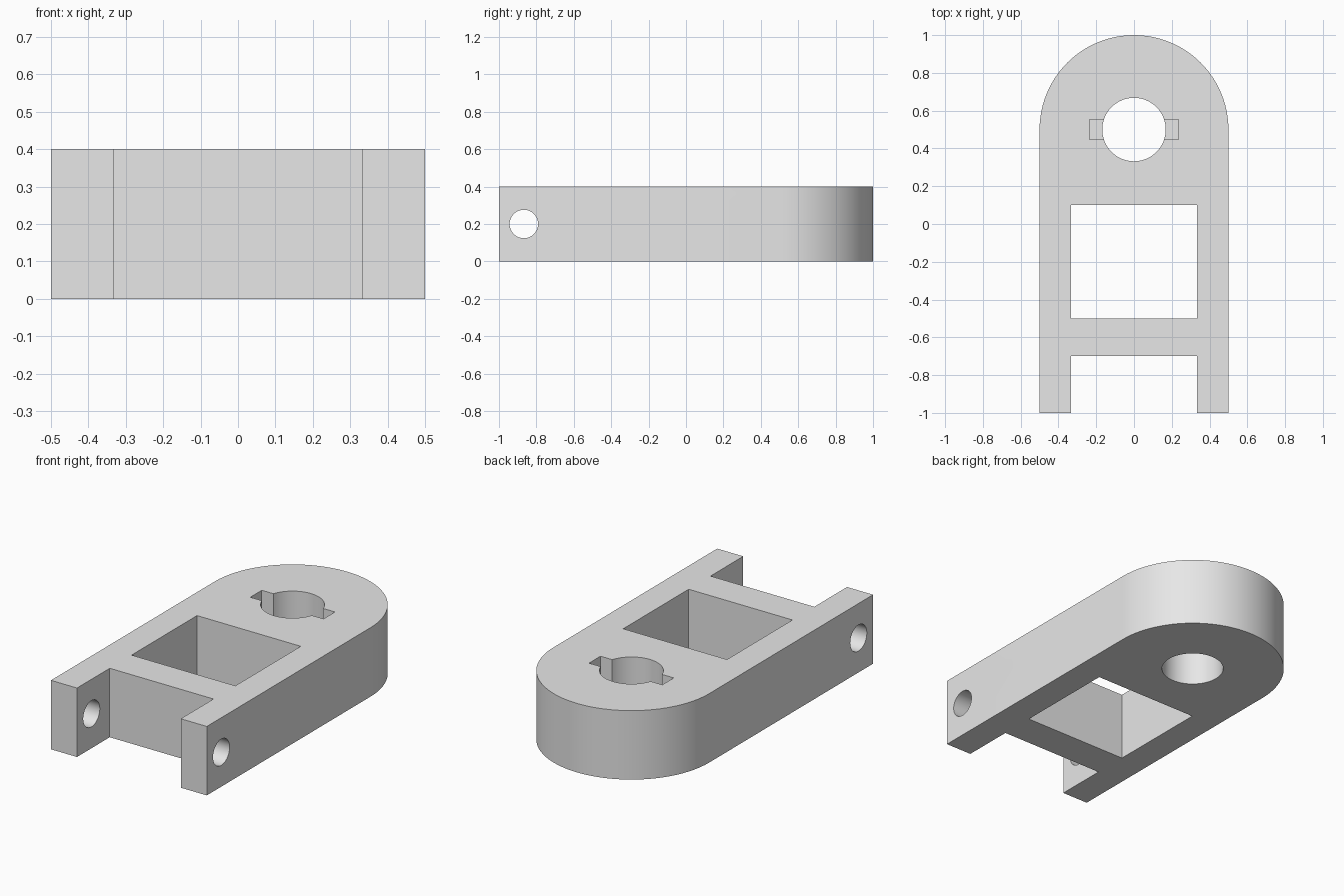
import bpy
import bmesh
import math
from mathutils import Matrix, Vector

cube = bpy.data.objects.get("Cube")
if cube:
    bpy.data.objects.remove(cube, do_unlink=True)

HEIGHT = 0.4
HALF_WIDTH = 0.5
ARM_INSIDE = 0.333
HOLE_Y = 0.5

grey = bpy.data.materials.new("plain grey")
grey.use_nodes = True
grey.diffuse_color = (0.8, 0.8, 0.8, 1)
grey.node_tree.nodes["Principled BSDF"].inputs["Base Color"].default_value = grey.diffuse_color


def make_object(name, bm):
    bmesh.ops.recalc_face_normals(bm, faces=bm.faces[:])
    mesh = bpy.data.meshes.new(name)
    bm.to_mesh(mesh)
    bm.free()
    mesh.materials.append(grey)
    obj = bpy.data.objects.new(name, mesh)
    bpy.context.collection.objects.link(obj)
    return obj


def box(name, low, high):
    low, high = Vector(low), Vector(high)
    bm = bmesh.new()
    matrix = Matrix.Translation((low + high) / 2) @ Matrix.Diagonal((*(high - low), 1))
    bmesh.ops.create_cube(bm, size=1, matrix=matrix)
    return make_object(name, bm)


def cylinder(name, radius, depth, matrix):
    bm = bmesh.new()
    bmesh.ops.create_cone(bm, cap_ends=True, segments=64, radius1=radius,
                          radius2=radius, depth=depth, matrix=matrix)
    return make_object(name, bm)


# Flat link body with a rounded back end
outline = [(-HALF_WIDTH, -1), (HALF_WIDTH, -1)]
for i in range(49):
    a = math.pi * i / 48
    outline.append((HALF_WIDTH * math.cos(a), HOLE_Y + HALF_WIDTH * math.sin(a)))
bm = bmesh.new()
base = bm.faces.new([bm.verts.new((x, y, 0)) for x, y in outline])
extruded = bmesh.ops.extrude_face_region(bm, geom=[base], use_keep_orig=True)
top = [v for v in extruded["geom"] if isinstance(v, bmesh.types.BMVert)]
bmesh.ops.translate(bm, verts=top, vec=(0, 0, HEIGHT))
body = make_object("link_body", bm)

# Openings: window, fork gap, shaft hole, blind key slots, cross pin hole
cutters = [
    box("window_cutter", (-ARM_INSIDE, -0.5, -0.1), (ARM_INSIDE, 0.1, 0.5)),
    box("fork_gap_cutter", (-ARM_INSIDE, -1.1, -0.1), (ARM_INSIDE, -0.7, 0.5)),
    cylinder("shaft_hole_cutter", 0.168, 1, Matrix.Translation((0, HOLE_Y, HEIGHT / 2))),
    box("key_slot_cutter", (-0.235, 0.448, 0.2), (0.235, 0.553, 0.5)),
    cylinder("pin_hole_cutter", 0.076, 1.2,
             Matrix.Translation((0, -0.867, HEIGHT / 2)) @ Matrix.Rotation(math.pi / 2, 4, "Y")),
]

bpy.ops.object.select_all(action="DESELECT")
body.select_set(True)
bpy.context.view_layer.objects.active = body
for cutter in cutters:
    cutter.hide_render = True
    mod = body.modifiers.new(cutter.name, "BOOLEAN")
    mod.operation = "DIFFERENCE"
    mod.solver = "EXACT"
    mod.object = cutter
    bpy.ops.object.modifier_apply(modifier=mod.name)
    bpy.data.objects.remove(cutter, do_unlink=True)

bpy.ops.object.shade_smooth_by_angle(angle=math.radians(30))
